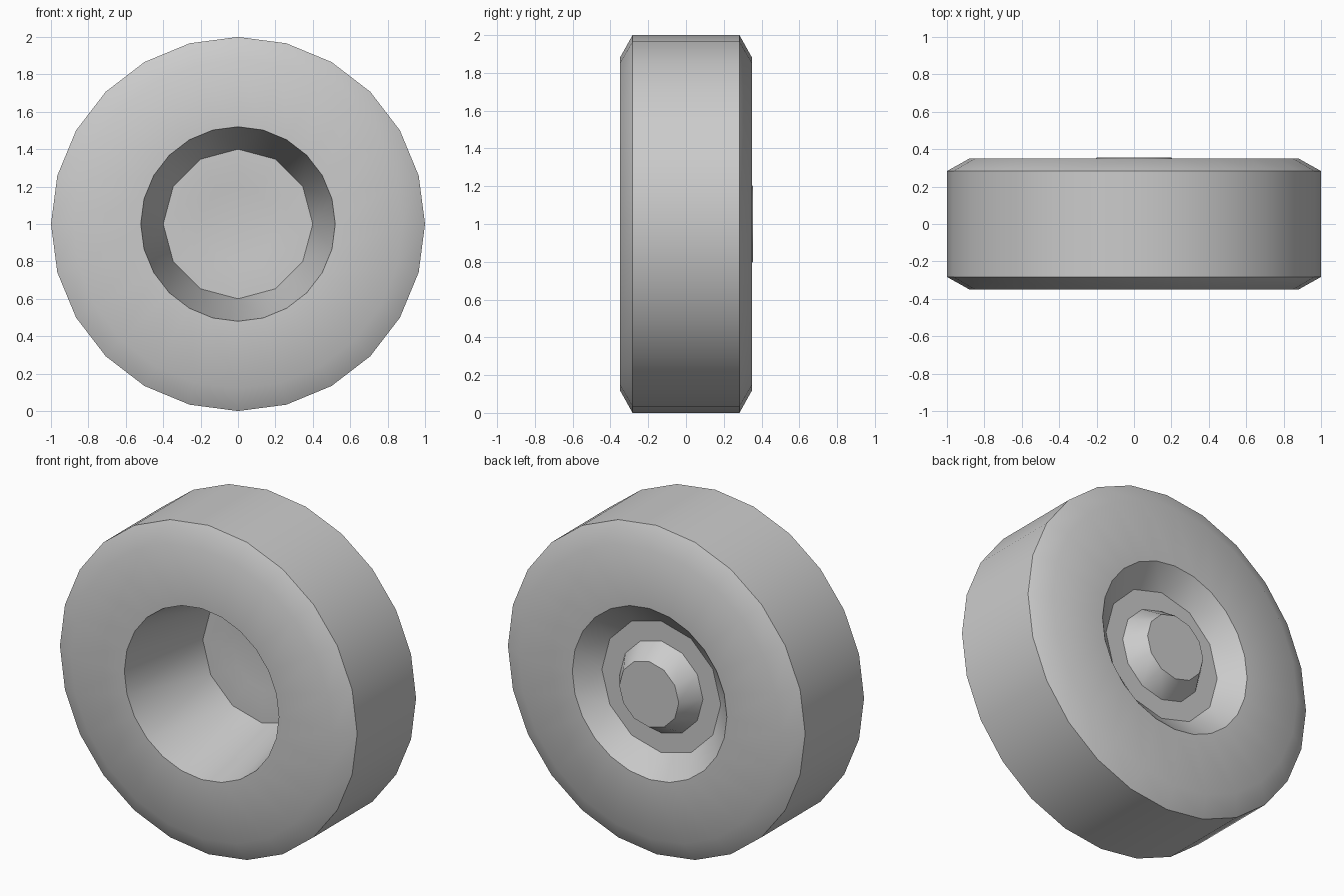
import bpy, bmesh
from math import cos, sin, tau, radians

if "Cube" in bpy.data.objects:
    bpy.data.objects.remove(bpy.data.objects["Cube"])


def lathe(name, profile, cap_start=False, cap_end=False):
    """Skin rings (radius, y, sides) around the y axis; 24 may meet 12 sides."""
    bm = bmesh.new()
    rings = [[bm.verts.new((r * cos(tau * i / n), y, 1 + r * sin(tau * i / n)))
              for i in range(n)] for r, y, n in profile]
    for a, b in zip(rings, rings[1:]):
        na, nb = len(a), len(b)
        if na == nb:
            for i in range(na):
                j = (i + 1) % na
                bm.faces.new((a[i], b[i], b[j], a[j]))
        else:
            flip = na < nb
            few, many = (a, b) if flip else (b, a)
            n = len(few)
            for i in range(n):
                j = (i + 1) % n
                m0, m1, m2 = many[2 * i], many[2 * i + 1], many[2 * j]
                for f in ((m0, few[i], m1), (m1, few[i], few[j]), (m1, few[j], m2)):
                    bm.faces.new(f[::-1] if flip else f)
    if cap_start:
        bm.faces.new(rings[0])
    if cap_end:
        bm.faces.new(rings[-1][::-1])
    bm.normal_update()
    mesh = bpy.data.meshes.new(name)
    bm.to_mesh(mesh)
    bm.free()
    ob = bpy.data.objects.new(name, mesh)
    bpy.context.collection.objects.link(ob)
    bpy.context.view_layer.objects.active = ob
    bpy.ops.object.select_all(action='DESELECT')
    ob.select_set(True)
    bpy.ops.object.shade_smooth_by_angle(angle=radians(35))
    return ob


# tyre: sidewalls, chamfered shoulders and flat tread
lathe("tyre", [(0.52, -0.35, 24), (0.88, -0.35, 24), (1, -0.283, 24),
               (1, 0.283, 24), (0.88, 0.35, 24), (0.52, 0.35, 24)])

# deep inner well with a shallow dished floor
lathe("inner_well", [(0.2, 0.242, 12), (0.28, 0.233, 12), (0.4, 0.233, 12),
                     (0.52, -0.35, 24)], cap_start=True)

# outer rim recess and tapered hub cap
lathe("outer_rim_and_hub", [(0.52, 0.35, 24), (0.4, 0.237, 12),
                            (0.28, 0.237, 12), (0.2, 0.355, 12)], cap_end=True)
